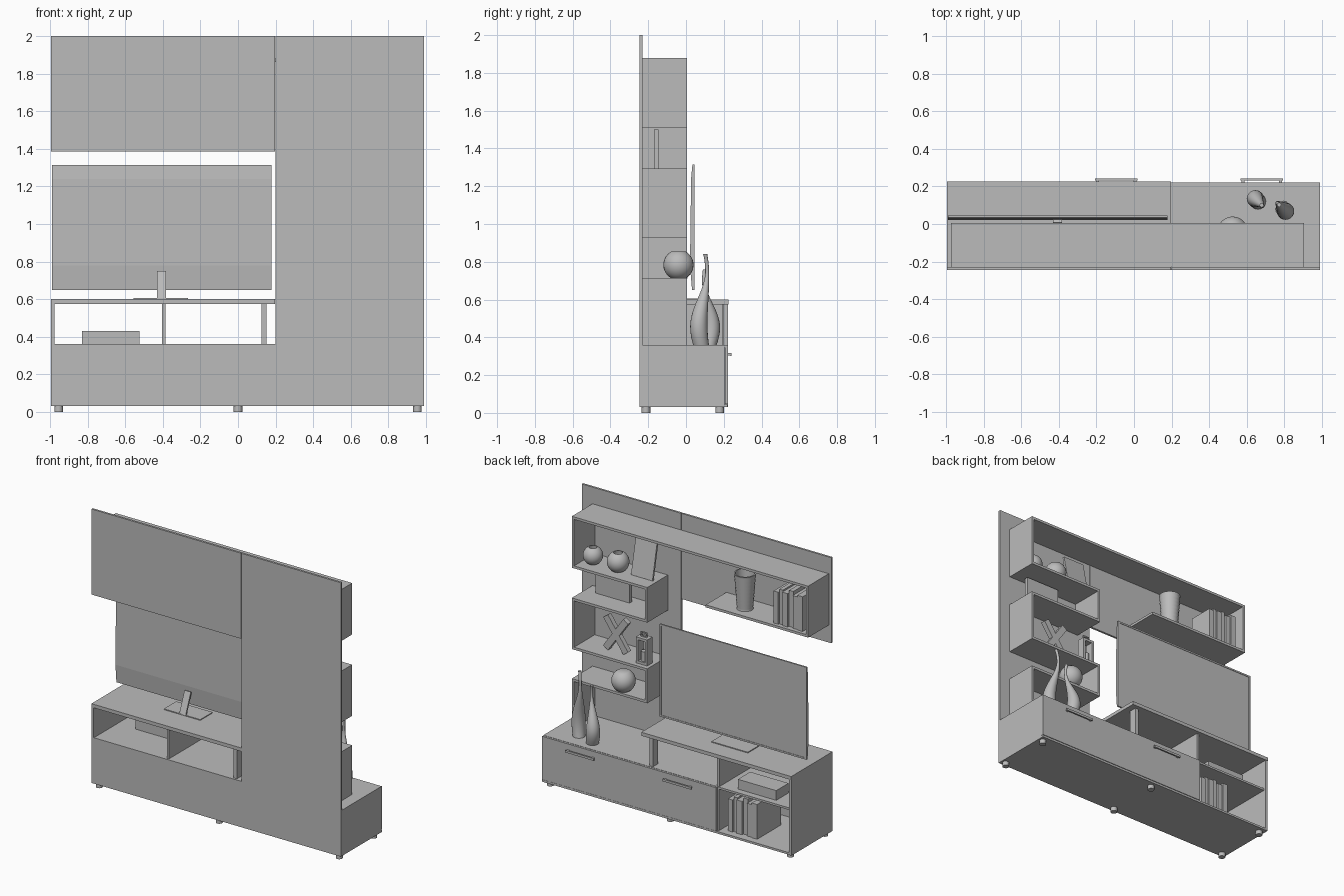
import bpy, bmesh, math
from mathutils import Vector, Matrix

if "Cube" in bpy.data.objects:
    bpy.data.objects.remove(bpy.data.objects["Cube"])

grey = bpy.data.materials.new("plain grey")
grey.use_nodes = True
grey.diffuse_color = (0.5, 0.5, 0.5, 1)
grey.node_tree.nodes["Principled BSDF"].inputs["Base Color"].default_value = (0.5, 0.5, 0.5, 1)


def finish(name, bm, smooth=False):
    bmesh.ops.recalc_face_normals(bm, faces=bm.faces)
    mesh = bpy.data.meshes.new(name)
    bm.to_mesh(mesh)
    bm.free()
    mesh.materials.append(grey)
    obj = bpy.data.objects.new(name, mesh)
    bpy.context.collection.objects.link(obj)
    if smooth:
        bpy.ops.object.select_all(action='DESELECT')
        obj.select_set(True)
        bpy.context.view_layer.objects.active = obj
        bpy.ops.object.shade_smooth_by_angle(angle=math.radians(40))
    return obj


def box(name, x, y, z, turn=None):
    """Box from three (low, high) ranges, optionally turned about its centre."""
    bm = bmesh.new()
    bmesh.ops.create_cube(bm, size=1)
    size = [r[1] - r[0] for r in (x, y, z)]
    mid = [(r[0] + r[1]) / 2 for r in (x, y, z)]
    rot = Matrix.Rotation(math.radians(turn[0]), 4, turn[1]) if turn else Matrix()
    bm.transform(Matrix.Translation(mid) @ rot @ Matrix.Diagonal((*size, 1)))
    return finish(name, bm)


def tube(name, rings, sides=24):
    """Skin through a list of (centre, radius) rings, capped at both ends."""
    bm = bmesh.new()
    loops = []
    for c, r in rings:
        loops.append([bm.verts.new(Vector(c) + Vector((r * math.cos(a), r * math.sin(a), 0)))
                      for a in (math.tau * i / sides for i in range(sides))])
    for a, b in zip(loops, loops[1:]):
        for i in range(sides):
            j = (i + 1) % sides
            bm.faces.new((a[i], a[j], b[j], b[i]))
    bm.faces.new(loops[0])
    bm.faces.new(loops[-1])
    return finish(name, bm, True)


def ring_frame(name, x, y, z, w):
    """Open rectangular frame made of four bars."""
    for side, a in (("left", x[1] - w), ("right", x[0])):
        box(f"{name}_{side}", (a, a + w), y, z)
    for side, a in (("top", z[1] - w), ("bottom", z[0])):
        box(f"{name}_{side}", (x[0] + w, x[1] - w), y, (a, a + w))


def globe(name, x, y, z0, r, hollow):
    """Ball vase cut flat at top and bottom, with an optional sunken mouth."""
    lim = math.radians(62)
    zc = z0 + r * math.sin(lim)
    rings = [((x, y, zc + r * math.sin(t)), r * math.cos(t))
             for t in (lim * (k / 8 - 1) for k in range(17))]
    if hollow:
        top = zc + r * math.sin(lim)
        rings += [((x, y, top), r * 0.4), ((x, y, zc), r * 0.6), ((x, y, zc - r / 2), r * 0.4)]
    tube(name, rings)


def books(name, x0, y, z0, sizes):
    for i, (w, h, inset) in enumerate(sizes):
        box(f"{name}_{i + 1}", (x0 - w, x0 - 0.002), (y[0], y[1] - inset), (z0, z0 + h))
        x0 -= w


T = 0.018                       # board thickness
BACK = (-0.245, -0.23)          # wall panel depth
DEEP = (-0.23, 0.005)           # wall shelf depth

# Wall panels
box("tall_panel", (0.2, 0.99), BACK, (0.36, 2))
box("upper_panel", (-0.995, 0.196), BACK, (1.385, 2))

# Low cabinet
BODY = (-0.23, 0.205)
box("cabinet_back", (-0.99, 0.99), BACK, (0.03, 0.36))
box("cabinet_bottom", (-0.99, 0.99), (-0.23, 0.22), (0.03, 0.045))
box("cabinet_top", (-0.975, 0.99), (-0.23, 0.207), (0.345, 0.36))
box("cabinet_left_end", (0.972, 0.99), BODY, (0.045, 0.345))
box("cabinet_right_end", (-0.995, -0.977), (-0.245, 0.222), (0.03, 0.575))
box("cabinet_divider", (-0.405, -0.387), BODY, (0.045, 0.345))
box("drawer_front", (-0.395, 0.99), (0.207, 0.222), (0.047, 0.358))
for x in (-0.095, 0.68):
    box("drawer_handle", (x - 0.113, x + 0.113), (0.232, 0.242), (0.302, 0.318))
    for s in (-1, 1):
        box("handle_post", (x + s * 0.1 - 0.008, x + s * 0.1 + 0.008), (0.222, 0.232), (0.304, 0.316))
for x in (-0.955, 0, 0.955):
    for y in (-0.212, 0.178):
        tube("foot", [((x, y, 0), 0.023), ((x, y, 0.03), 0.023)], 16)

# Raised television shelf
box("raised_top", (-0.995, 0.198), (-0.245, 0.225), (0.575, 0.6))
box("raised_divider", (-0.405, -0.387), (-0.23, 0.2), (0.36, 0.575))
for y in (-0.23, 0.14):
    box("raised_post", (0.125, 0.152), (y, y + 0.055), (0.36, 0.575))

# Winding wall shelves
L, R, FAR = 0.905, 0.305, -0.975
box("shelf_top", (FAR, L), DEEP, (1.862, 1.88))
box("shelf_right_end", (FAR, FAR + T), DEEP, (1.528, 1.862))
box("shelf_right_board", (FAR, -0.16), DEEP, (1.51, 1.528))
for i, z in enumerate((1.51, 1.275, 0.925, 0.695)):
    box(f"shelf_board_{i + 1}", (R, L), DEEP, (z, z + T))
for z in ((1.528, 1.862), (0.943, 1.275), (0.36, 0.695)):
    box("shelf_left_side", (L - T, L), DEEP, z)
for z in ((1.293, 1.51), (0.713, 0.925)):
    box("shelf_right_side", (R, R + T), DEEP, z)

# Television with a slightly bulged rear
bm = bmesh.new()
outline = [(0.042, 0.65), (0.042, 1.315), (0.034, 1.315), (0.027, 1.24), (0.021, 0.78), (0.032, 0.65)]
face = bm.faces.new([bm.verts.new((-0.99, y, z)) for y, z in outline])
ext = bmesh.ops.extrude_face_region(bm, geom=[face])
bmesh.ops.translate(bm, vec=(1.168, 0, 0), verts=[v for v in ext["geom"] if isinstance(v, bmesh.types.BMVert)])
finish("television", bm)
ring_frame("screen_rim", (-0.99, 0.178), (0.042, 0.045), (0.65, 1.315), 0.012)
box("television_foot", (-0.555, -0.265), (-0.05, 0.09), (0.6, 0.606))
box("television_neck", (-0.432, -0.382), (-0.021, -0.009), (0.596, 0.754), (-22, 'X'))

# Ball vases
globe("ball_vase_small", 0.81, -0.1, 1.528, 0.066, True)
globe("ball_vase_large", 0.61, -0.1, 1.528, 0.074, True)
globe("ball_vase_lower", 0.525, -0.04, 0.713, 0.08, False)

# Picture frames
box("leaning_picture", (0.33, 0.5), (-0.13, -0.115), (1.528, 1.78), (12, 'X'))
box("wide_picture", (0.55, 0.82), (-0.17, -0.145), (1.293, 1.5))

# Crossed bars ornament and lantern
for s in (-1, 1):
    box("crossed_bar", (0.597, 0.643), (-0.12, -0.085), (0.93, 1.21), (s * 35, 'Y'))
ring_frame("lantern", (0.33, 0.42), (-0.09, -0.03), (0.943, 1.13), 0.018)
ring_frame("lantern_handle", (0.35, 0.4), (-0.065, -0.055), (1.13, 1.165), 0.008)
tube("lantern_candle", [((0.375, -0.06, 0.961), 0.02), ((0.375, -0.06, 1.03), 0.02)], 16)

# Ribbed cup
cup = [((-0.4, -0.1, 1.528 + 0.255 * k / 18), 0.055 + 0.018 * k / 18 - 0.004 * (k % 2)) for k in range(19)]
cup += [((-0.4, -0.1, 1.783), 0.064), ((-0.4, -0.1, 1.56), 0.046)]
tube("ribbed_cup", cup)

# Books and box
row = [(0.04, 0.23, 0), (0.03, 0.25, 0.01), (0.045, 0.24, 0), (0.035, 0.26, 0.015), (0.04, 0.235, 0.005), (0.045, 0.25, 0)]
books("shelf_book", -0.68, (-0.2, -0.02), 1.528, row)
books("cabinet_book", -0.45, (-0.1, 0.17), 0.045, row)
box("media_box", (-0.83, -0.525), (0.02, 0.16), (0.36, 0.43))


# Wavy floor vases
def wavy_vase(name, x, y, height, sway, phase):
    rings = []
    for k in range(25):
        t = k / 24
        bend = sway * math.sin(phase + 5.2 * t)
        r = 0.042 - 0.028 * t + 0.01 * math.sin(6 * t)
        rings.append(((x + bend, y - bend, 0.36 + height * t), max(r, 0.01)))
    tube(name, rings, 20)


wavy_vase("tall_wavy_vase", 0.785, 0.09, 0.48, 0.022, 0.5)
wavy_vase("short_wavy_vase", 0.665, 0.115, 0.4, 0.02, 3.4)
